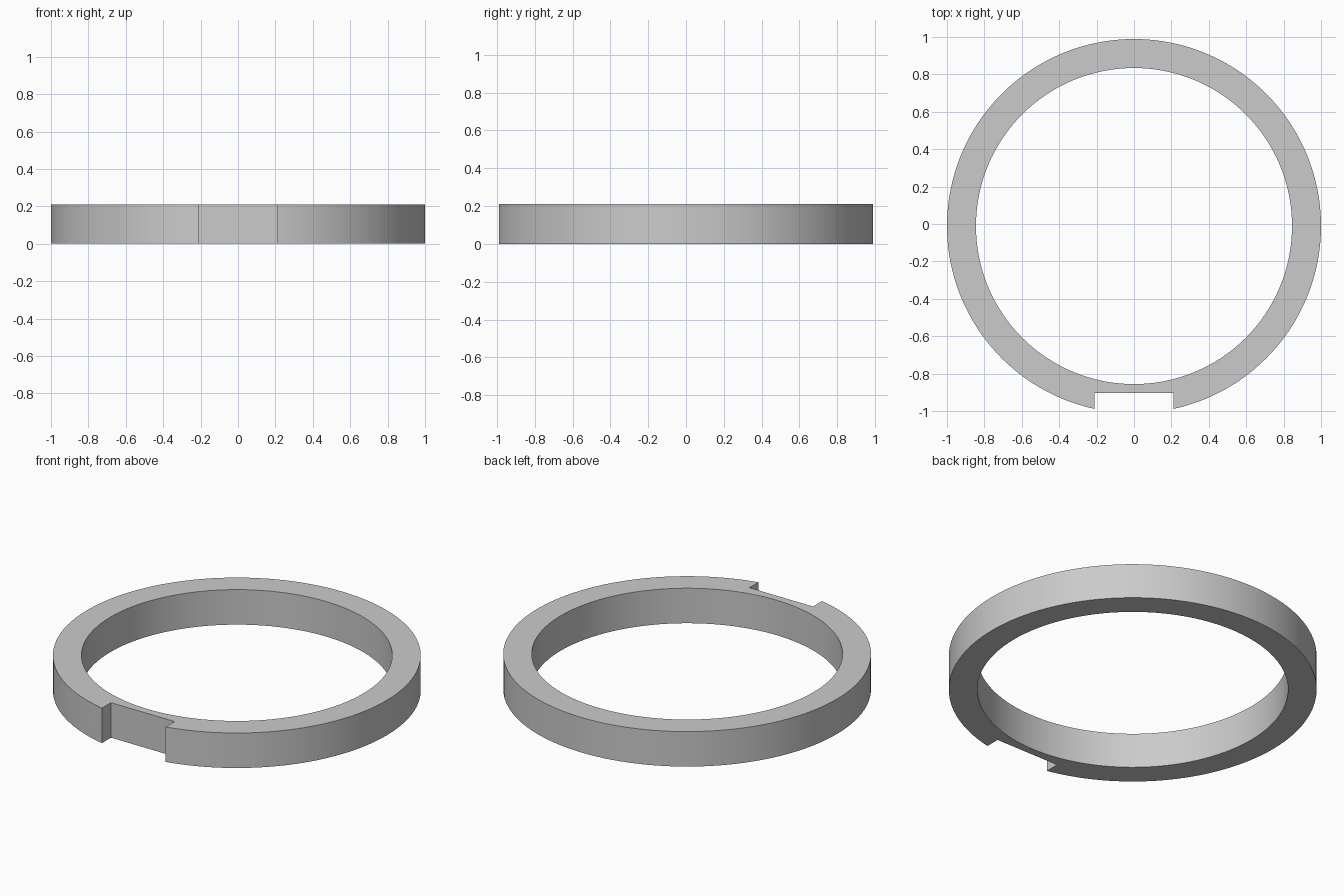
import bpy
import math

if "Cube" in bpy.data.objects:
    bpy.data.objects.remove(bpy.data.objects["Cube"])

HEIGHT = 0.21
CENTRE_Y = -0.011      # the notch trims the front, so the ring sits slightly back of centre
NOTCH_HALF = 0.211
NOTCH_FLOOR = -0.903


def cylinder(name, radius, depth):
    bpy.ops.mesh.primitive_cylinder_add(vertices=128, radius=radius, depth=depth,
                                        location=(0, CENTRE_Y, HEIGHT / 2))
    bpy.context.object.name = name
    return bpy.context.object


def cut(target, cutter):
    mod = target.modifiers.new(cutter.name, 'BOOLEAN')
    mod.operation = 'DIFFERENCE'
    mod.solver = 'EXACT'
    mod.object = cutter
    bpy.context.view_layer.objects.active = target
    bpy.ops.object.modifier_apply(modifier=mod.name)
    bpy.data.objects.remove(cutter)


# Ring body with its round bore
ring = cylinder("notched_ring", 1.0, HEIGHT)
cut(ring, cylinder("bore_cutter", 0.845, HEIGHT * 3))

# Flat-bottomed notch through the front of the rim
bpy.ops.mesh.primitive_cube_add(size=1, location=(0, NOTCH_FLOOR - 0.25, HEIGHT / 2))
notch = bpy.context.object
notch.name = "notch_cutter"
notch.scale = (NOTCH_HALF * 2, 0.5, HEIGHT * 3)
bpy.context.view_layer.update()
cut(ring, notch)

# Smooth round walls, sharp edges
bpy.ops.object.select_all(action='DESELECT')
ring.select_set(True)
bpy.context.view_layer.objects.active = ring
bpy.ops.object.shade_smooth_by_angle(angle=math.radians(30))
